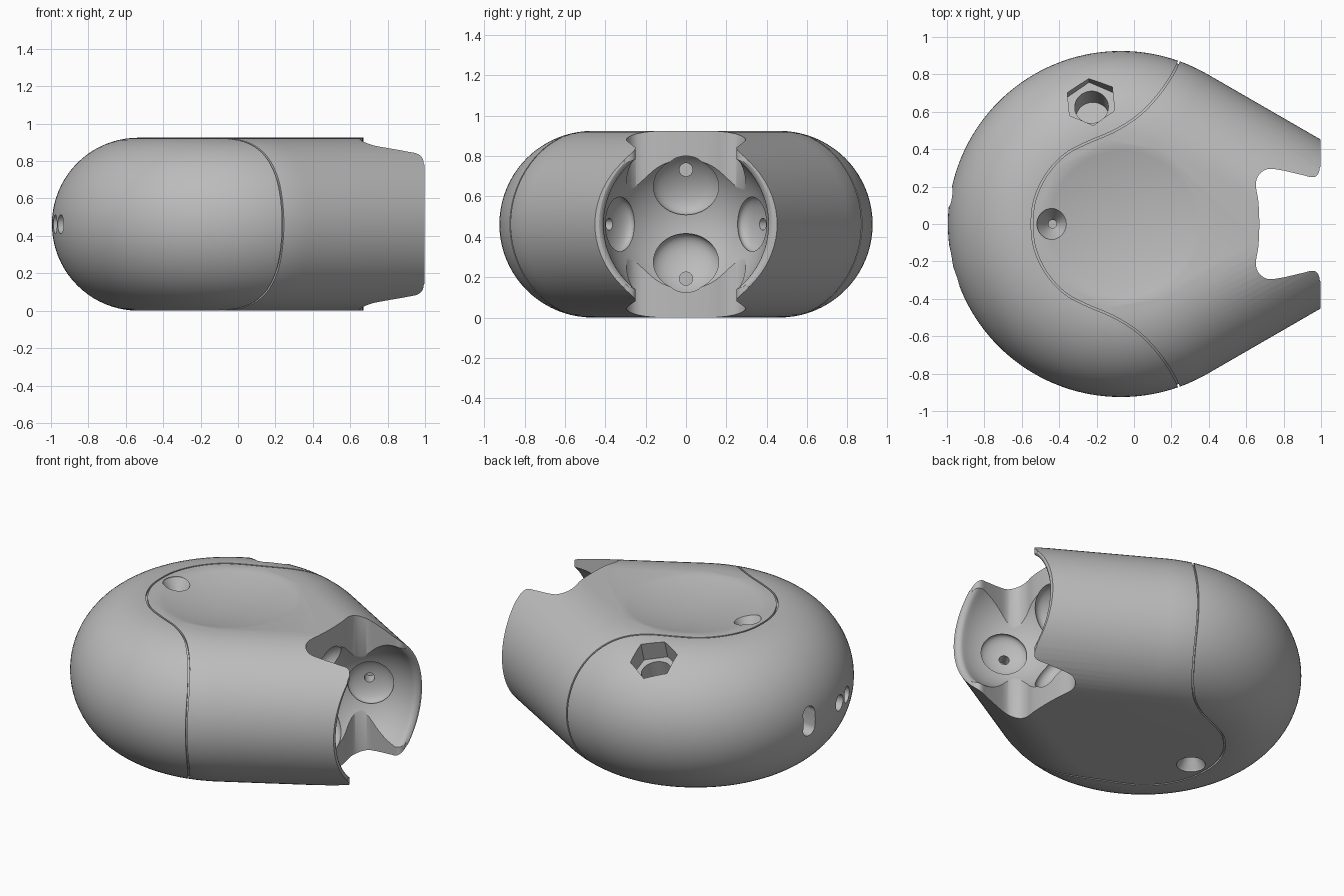
import bpy, bmesh, math
from mathutils import Vector

if "Cube" in bpy.data.objects:
    bpy.data.objects.remove(bpy.data.objects["Cube"])

CX, RS, RT, MID = -0.07, 0.4625, 0.4625, 0.4625   # disc centre, spine radius, edge radius, mid height

grey = bpy.data.materials.new("warm_grey_plastic")
grey.diffuse_color = (0.5, 0.5, 0.5, 1)
grey.use_nodes = True
grey.node_tree.nodes["Principled BSDF"].inputs["Base Color"].default_value = grey.diffuse_color


def finish(name, bm):
    bmesh.ops.remove_doubles(bm, verts=bm.verts, dist=1e-5)
    bmesh.ops.recalc_face_normals(bm, faces=bm.faces)
    me = bpy.data.meshes.new(name)
    bm.to_mesh(me)
    bm.free()
    ob = bpy.data.objects.new(name, me)
    bpy.context.collection.objects.link(ob)
    me.materials.append(grey)
    return ob


def loft(name, rings):
    """Closed rings of equal length, skinned and capped."""
    bm = bmesh.new()
    vs = [[bm.verts.new(p) for p in ring] for ring in rings]
    n = len(vs[0])
    for a, b in zip(vs, vs[1:]):
        for i in range(n):
            j = (i + 1) % n
            bm.faces.new((a[i], a[j], b[j], b[i]))
    bm.faces.new(vs[0][::-1])
    bm.faces.new(vs[-1])
    return finish(name, bm)


def rounded_body(name, r, end):
    """Disc running into a 30 degree taper, with a fully round side."""
    rings = []
    for k in range(41):
        t = math.radians(-90 + 180 * k / 40)
        R, z = RS + r * math.cos(t), MID + r * math.sin(t)
        x = min(end, CX + 2 * R)
        y = (R - (x - CX) * 0.5) / math.sin(math.pi / 3)
        ring = [(x, y, z)]
        for i in range(97):
            a = math.radians(60 + 240 * i / 96)
            ring.append((CX + R * math.cos(a), R * math.sin(a), z))
        ring.append((x, -y, z))
        rings.append(ring)
    return loft(name, rings)


def lathe(name, profile, loc, axis=(0, 0, 1), n=48, turn=0.0):
    """Profile of (radius, height) turned about an axis."""
    q, o = Vector(axis).to_track_quat('Z', 'Y'), Vector(loc)
    rings = []
    for r, h in profile:
        ring = []
        for i in range(n):
            a = 2 * math.pi * i / n + turn
            ring.append(o + q @ Vector((r * math.cos(a), r * math.sin(a), h)))
        rings.append(ring)
    return loft(name, rings)


def ball(name, r, loc, stretch=1.0, axis=(0, 0, 1)):
    prof = [(max(r * math.sin(math.pi * i / 24), 1e-4), -r * stretch * math.cos(math.pi * i / 24))
            for i in range(25)]
    return lathe(name, prof, loc, axis)


def smooth_path(pts, steps=8):
    """Catmull-Rom curve through 2D points."""
    p = [Vector(q) for q in pts]
    p = [2 * p[0] - p[1]] + p + [2 * p[-1] - p[-2]]
    out = []
    for i in range(1, len(p) - 2):
        a, b, c, d = p[i - 1:i + 3]
        for s in range(steps):
            t = s / steps
            out.append(0.5 * (2 * b + (c - a) * t + (2 * a - 5 * b + 4 * c - d) * t * t
                              + (3 * b - a - 3 * c + d) * t ** 3))
    return out + [p[-2]]


def mirrored(half):
    return [(x, -y) for x, y in half[:0:-1]] + half


def prism(name, outline, z0, z1):
    return loft(name, [[(p[0], p[1], z) for p in outline] for z in (z0, z1)])


def cut(target, tool):
    m = target.modifiers.new("cut", 'BOOLEAN')
    m.operation, m.solver, m.object = 'DIFFERENCE', 'EXACT', tool
    bpy.context.view_layer.objects.active = target
    bpy.ops.object.modifier_apply(modifier=m.name)
    bpy.data.objects.remove(tool)


body = rounded_body("housing", RT, 0.998)

# shallow finger dish on top
R = 1.79
dish = [(max(R * math.sin(a), 1e-4), R - R * math.cos(a)) for a in [0.28 * i / 14 for i in range(15)]]
cut(body, lathe("dish_cutter", dish, (-0.06, 0, 0.875), n=96))

# seam groove between the two shells
seam = smooth_path(mirrored([(-.545, 0), (-.53, .13), (-.47, .26), (-.37, .37), (-.25, .435), (-.1, .5),
                             (.03, .585), (.13, .69), (.2, .79), (.24, .87), (.28, .97)]), 5)
left, right = [], []
for i, p in enumerate(seam):
    d = (seam[min(i + 1, len(seam) - 1)] - seam[max(i - 1, 0)]).normalized() * 0.005
    left.append((p.x - d.y, p.y + d.x))
    right.append((p.x + d.y, p.y - d.x))
ribbon = prism("seam_cutter", left + right[::-1], -0.2, 1.2)
cut(ribbon, rounded_body("seam_core", RT - 0.015, 0.98))
cut(body, ribbon)

# ball socket with flared mouth
sr, sx = 0.41, 0.925
socket = [(max(sr * math.sin(a), 1e-4), sx - sr * math.cos(a))
          for a in [math.radians(95) * i / 30 for i in range(31)]]
socket += [(0.409, 0.972), (0.413, 0.984), (0.424, 0.994), (0.434, 1.0), (0.45, 1.05)]
cut(body, lathe("socket_cutter", socket, (0, 0, MID), (1, 0, 0), n=96))

# notch through top and bottom of the mouth
notch = smooth_path(mirrored([(.67, 0), (.665, .12), (.652, .2), (.66, .25), (.69, .283), (.73, .295), (.8, .285),
                              (.9, .262), (.95, .25), (.977, .258), (.99, .28), (1.0, .31), (1.06, .33)]), 4)
cut(body, prism("notch_cutter", notch, -0.2, 1.2))

# bearing pockets and their pin holes inside the socket
for s in (1, -1):
    cut(body, ball("rear_pocket", 0.17, (0.575, 0, MID + s * 0.2), 0.5, (0.87, 0, -s * 0.49)))
    cut(body, lathe("rear_pin_hole", [(0.033, 0), (0.033, 0.25)], (0.62, 0, MID + s * 0.27), (-1, 0, 0), 24))
    cut(body, ball("side_pocket", 0.14, (0.71, s * 0.34, MID), 0.4, (0.53, -s * 0.85, 0)))
    cut(body, lathe("side_pin_hole", [(0.03, 0), (0.03, 0.16)], (0.71, s * 0.32, MID), (-0.53, s * 0.85, 0), 24))

# countersunk screw holes, top and bottom
for s in (1, -1):
    cut(body, lathe("screw_cutter", [(0.022, 0.2), (0.022, 0.36), (0.084, 0.455), (0.084, 0.55)],
                    (-0.435, 0, MID), (0, 0, s), 40))

# hexagonal nut recess with round bore
tilt = Vector((-0.03, 0.3, 0.95)).normalized()
top = Vector((-0.23, 0.655, 0.86))
cut(body, lathe("hex_cutter", [(0.14, -0.1), (0.14, 0.2)], top, tilt, 6, math.pi / 2))
cut(body, lathe("bore_cutter", [(0.09, -0.3), (0.09, 0.0)], top, tilt, 40))


# ports on the rear side: one tall slot and two round holes
def port(name, deg, w, h):
    a = math.radians(deg)
    u, v = Vector((math.cos(a), math.sin(a), 0)), Vector((-math.sin(a), math.cos(a), 0))
    c = Vector((CX, 0, MID))
    sect = []
    for i in range(32):
        t = 2 * math.pi * (i + 0.5) / 32
        sect.append((w * math.cos(t), w * math.sin(t) + math.copysign(h - w, math.sin(t))))
    cut(body, loft(name, [[c + u * d + v * p + Vector((0, 0, q)) for p, q in sect] for d in (0.8, 1.1)]))


port("slot_cutter", 171, 0.05, 0.095)
port("hole_cutter", 190.5, 0.05, 0.0501)
port("hole_cutter", 198, 0.05, 0.0501)

bpy.ops.object.select_all(action='DESELECT')
body.select_set(True)
bpy.context.view_layer.objects.active = body
bpy.ops.object.shade_smooth_by_angle(angle=math.radians(30))
